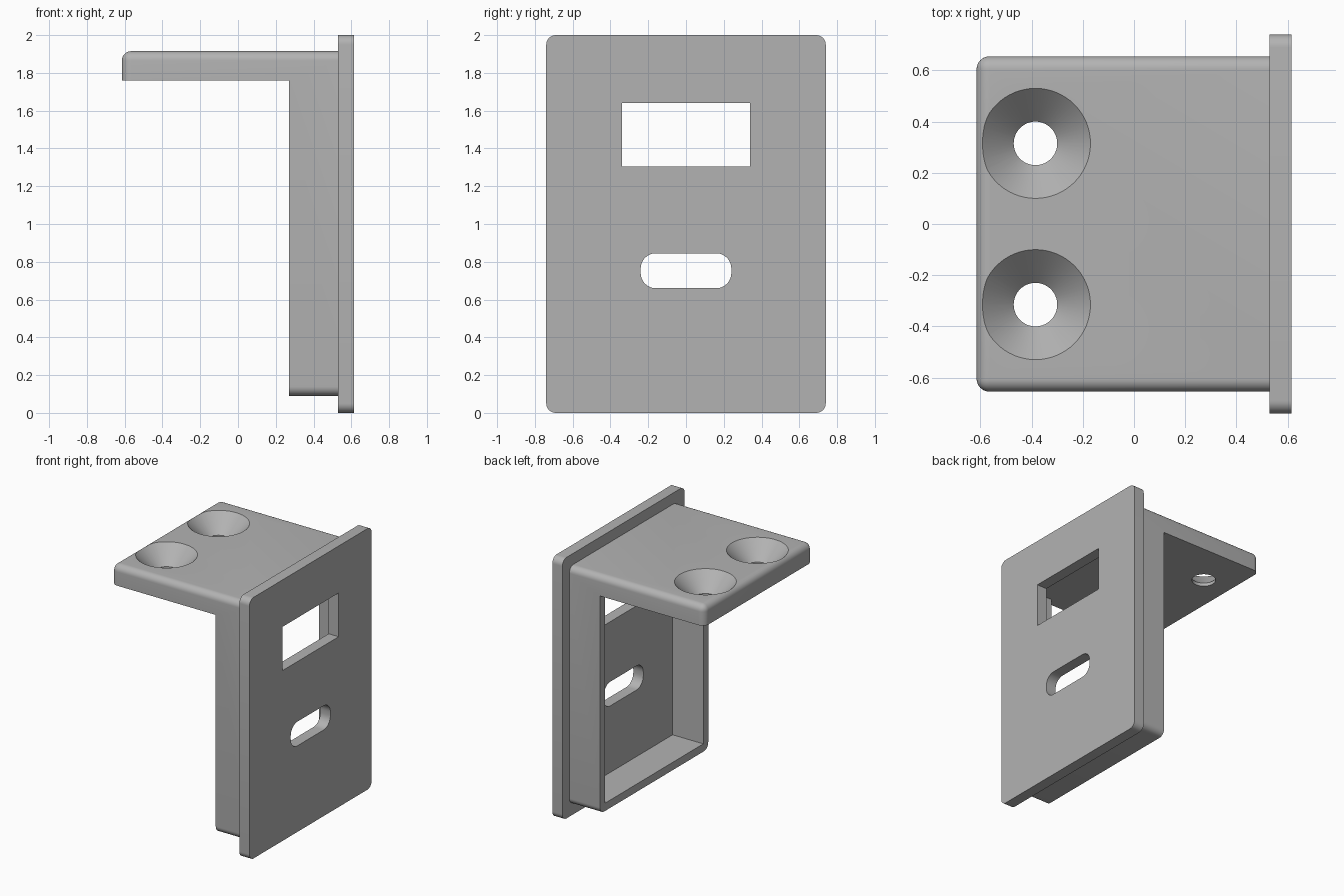
import bpy, bmesh, math
from mathutils import Matrix, Vector

old = bpy.data.objects.get("Cube")
if old:
    bpy.data.objects.remove(old, do_unlink=True)

grey = bpy.data.materials.new("plain grey")
grey.use_nodes = True
colour = (0.45, 0.45, 0.45, 1)
grey.diffuse_color = colour
grey.node_tree.nodes["Principled BSDF"].inputs["Base Color"].default_value = colour


def finish(name, bm):
    bmesh.ops.recalc_face_normals(bm, faces=bm.faces)
    mesh = bpy.data.meshes.new(name)
    bm.to_mesh(mesh)
    bm.free()
    mesh.materials.append(grey)
    obj = bpy.data.objects.new(name, mesh)
    bpy.context.collection.objects.link(obj)
    return obj


def round_edges(bm, test, radius):
    edges = [e for e in bm.edges if test(*(v.co for v in e.verts))]
    bmesh.ops.bevel(bm, geom=edges, offset=radius, offset_type='OFFSET',
                    segments=8, profile=0.5, affect='EDGES', clamp_overlap=True)


def along_x(a, b):
    return abs(a.y - b.y) + abs(a.z - b.z) < 1e-5


def block(name, x, y, z, radius=0):
    """Box spanning x and z, centred in y, with optional rounded long edges."""
    bm = bmesh.new()
    size = Vector((x[1] - x[0], 2 * y, z[1] - z[0]))
    centre = Vector((sum(x) / 2, 0, sum(z) / 2))
    bmesh.ops.create_cube(bm, size=1, matrix=Matrix.LocRotScale(centre, None, size))
    if radius:
        round_edges(bm, along_x, radius)
    return finish(name, bm)


def combine(target, tool, operation):
    mod = target.modifiers.new(operation, 'BOOLEAN')
    mod.operation, mod.solver, mod.object = operation, 'EXACT', tool
    bpy.context.view_layer.objects.active = target
    bpy.ops.object.modifier_apply(modifier=mod.name)
    bpy.data.objects.remove(tool, do_unlink=True)


# L-shaped body: shelf on top, deep frame below
TIP, TOP, BOTTOM = -0.615, 1.915, 0.09
profile = [(TIP, TOP), (TIP, 1.76), (0.27, 1.76), (0.27, BOTTOM), (0.57, BOTTOM), (0.57, TOP)]
bm = bmesh.new()
face = bm.faces.new([bm.verts.new((x, -0.655, z)) for x, z in profile])
bm.faces.ensure_lookup_table()
ext = bmesh.ops.extrude_face_region(bm, geom=[face], use_keep_orig=True)
bmesh.ops.translate(bm, vec=(0, 1.31, 0), verts=[v for v in ext["geom"] if isinstance(v, bmesh.types.BMVert)])


def outer_edge(a, b):
    at_tip = max(a.x, b.x) < TIP + 0.01
    reaches_top = max(a.z, b.z) > TOP - 0.01
    long_edge = along_x(a, b) and (a.z > TOP - 0.01 or a.z < BOTTOM + 0.01)
    return long_edge or (at_tip and reaches_top)


round_edges(bm, outer_edge, 0.05)
bracket = finish("bracket", bm)

# Cover plate fused to the frame, then the hollow and the plate openings
combine(bracket, block("plate", (0.53, 0.615), 0.74, (0, 2), 0.05), 'UNION')
combine(bracket, block("hollow", (0.1, 0.53), 0.595, (0.15, 1.76)), 'DIFFERENCE')
combine(bracket, block("window", (0.45, 0.7), 0.34, (1.305, 1.64)), 'DIFFERENCE')
combine(bracket, block("slot", (0.45, 0.7), 0.24, (0.66, 0.845), 0.08), 'DIFFERENCE')

# Countersunk screw holes in the shelf
hole_profile = [(0, 1.7), (0.085, 1.7), (0.085, 1.785), (0.215, TOP), (0.225, 1.925), (0, 1.925)]
for side in (-1, 1):
    bm = bmesh.new()
    verts = [bm.verts.new((-0.385 + r, side * 0.315, z)) for r, z in hole_profile]
    edges = [bm.edges.new(pair) for pair in zip(verts, verts[1:])]
    bmesh.ops.spin(bm, geom=verts + edges, cent=(-0.385, side * 0.315, 0), axis=(0, 0, 1),
                   angle=math.tau, steps=64, use_merge=True)
    bmesh.ops.remove_doubles(bm, verts=bm.verts, dist=1e-5)
    combine(bracket, finish("countersink", bm), 'DIFFERENCE')

bpy.ops.object.select_all(action='DESELECT')
bracket.select_set(True)
bpy.context.view_layer.objects.active = bracket
bpy.ops.object.shade_smooth_by_angle(angle=math.radians(30))
